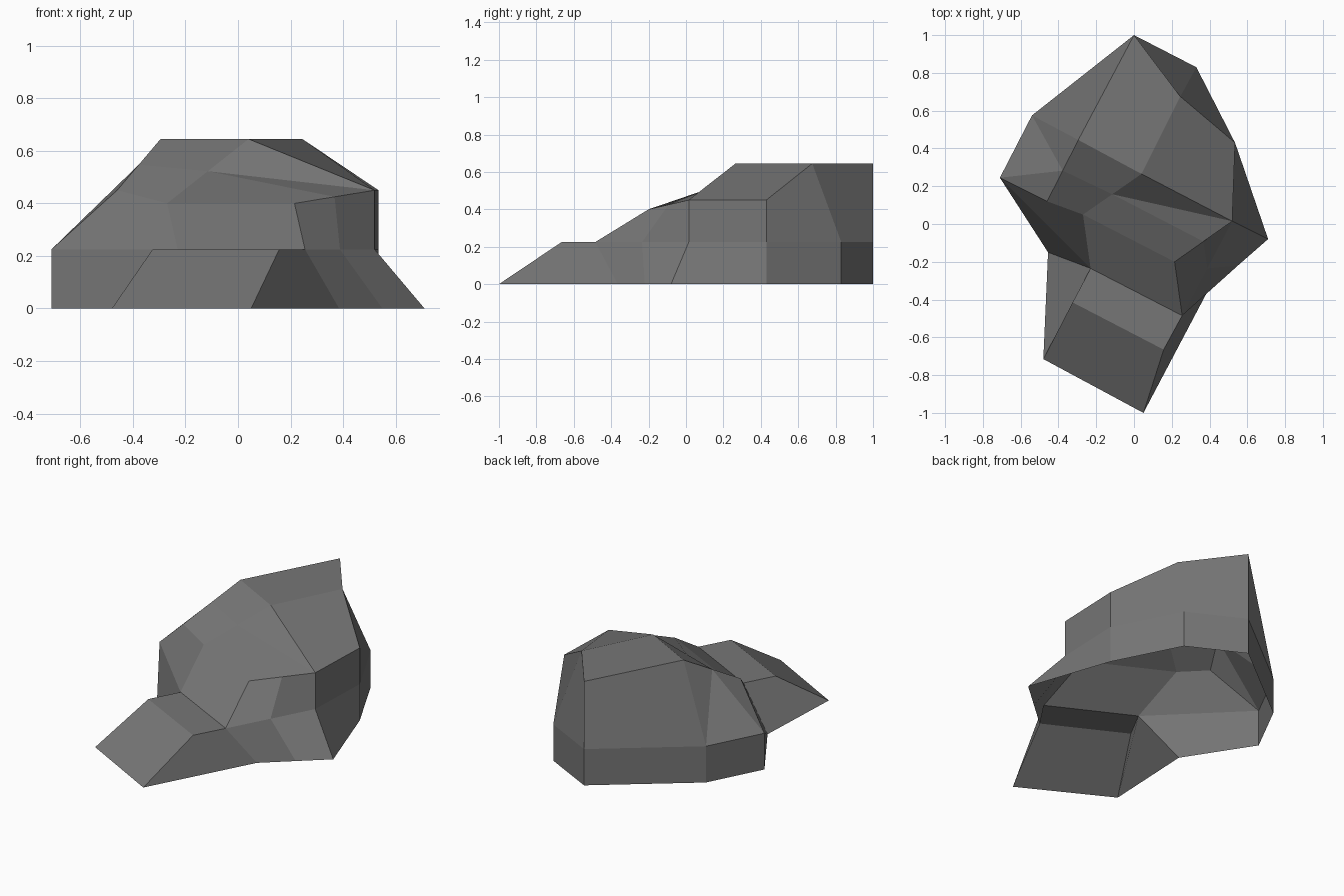
import bpy
import bmesh
from mathutils import Vector

if "Cube" in bpy.data.objects:
    bpy.data.objects.remove(bpy.data.objects["Cube"])

bm = bmesh.new()


def level(z, points):
    """Corners of one contour at a constant height."""
    return [bm.verts.new((x, y, z)) for x, y in points]


def mid(a, b):
    return bm.verts.new((a.co + b.co) / 2)


def bridge(low, high, skip=()):
    """Quads between two closed contours of equal length."""
    n = len(low)
    for i in range(n):
        if i not in skip:
            j = (i + 1) % n
            bm.faces.new((low[i], low[j], high[j], high[i]))


# Ground outline, anticlockwise gaps closed by the bridge
ground = level(0, [(0, 1), (0.33, 0.83), (0.535, 0.43), (0.71, -0.08),
                   (0.55, -0.22), (0.385, -0.365), (0.05, -1), (-0.48, -0.715),
                   (-0.455, -0.15), (-0.71, 0.245), (-0.54, 0.575)])
# Ledge contour, includes the low step at the front
ledge = level(0.225, [(0, 1), (0.33, 0.83), (0.535, 0.43), (0.52, 0.015),
                      (0.388, -0.235), (0.255, -0.485), (0.157, -0.665),
                      (-0.325, -0.415), (-0.23, -0.235), (-0.71, 0.245),
                      (-0.54, 0.575)])
# Brow and crown corners
brow_l, brow_r = level(0.4, [(-0.27, 0.05), (0.215, -0.2)])
side_l, side_r, side_back = level(0.45, [(-0.46, 0.12), (0.52, 0.015), (0.535, 0.43)])
peak, crown_r, crown_f, crown_l = level(0.645, [(0, 1), (0.245, 0.675),
                                               (0.04, 0.265), (-0.295, 0.445)])
mid_l = mid(crown_l, side_l)
mid_f = mid(crown_f, brow_l)
mid_r = mid(brow_r, side_r)

# Lower walls and front step
bridge(ground, ledge)
bm.faces.new(ledge[5:9])

# Upper walls; the left back is split by hand
body = ledge[:6] + ledge[8:]
upper = [peak, crown_r, side_back, side_r, mid_r, brow_r, brow_l, side_l, mid_l]
bridge(body, upper, skip=(7, 8))
j, k, a = body[7], body[8], body[0]
roof = [
    (j, side_l, mid_l), (j, mid_l, k), (k, mid_l, crown_l), (k, crown_l, peak, a),
    # Crown and sloping front
    (peak, crown_l, crown_f, crown_r),
    (crown_r, crown_f, side_r, side_back),
    (crown_l, mid_l, mid_f, crown_f),
    (mid_l, side_l, brow_l, mid_f),
    (mid_f, brow_l, brow_r, mid_r),
    (crown_f, mid_f, side_r), (mid_f, mid_r, side_r),
]
for corners in roof:
    bm.faces.new(corners)

# Consistent outward normals on the open-bottomed shell
bmesh.ops.recalc_face_normals(bm, faces=bm.faces[:])
if sum((f.normal.z * f.calc_area() for f in bm.faces), 0.0) < 0:
    bmesh.ops.reverse_faces(bm, faces=bm.faces[:])

mesh = bpy.data.meshes.new("rock")
bm.to_mesh(mesh)
bm.free()
rock = bpy.data.objects.new("rock", mesh)
bpy.context.collection.objects.link(rock)

stone = bpy.data.materials.new("dark grey stone")
stone.diffuse_color = (0.18, 0.18, 0.18, 1)
stone.use_nodes = True
stone.node_tree.nodes["Principled BSDF"].inputs["Base Color"].default_value = stone.diffuse_color
mesh.materials.append(stone)
